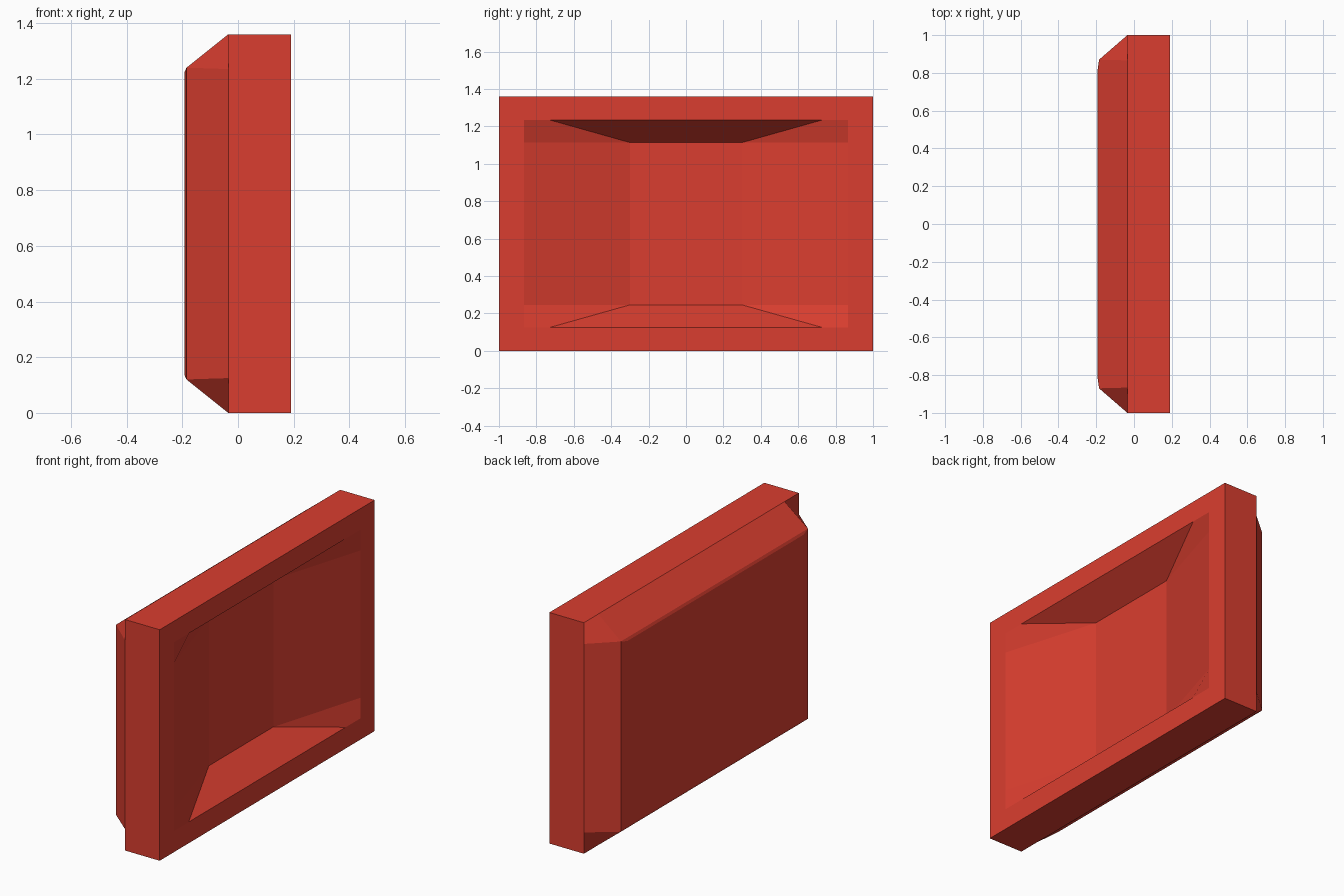
import bpy, bmesh

if "Cube" in bpy.data.objects:
    bpy.data.objects.remove(bpy.data.objects["Cube"])

# Flat red colour
red = bpy.data.materials.new("red")
red.diffuse_color = (0.70, 0.048, 0.029, 1.0)
red.use_nodes = True
red.node_tree.nodes["Principled BSDF"].inputs["Base Color"].default_value = red.diffuse_color

# Main levels: depth (x), half width (y), half height (z)
FRONT, REAR, SLOPE, BACK, FLOOR = 0.19, -0.035, -0.185, -0.192, 0.02
W, H = 1.0, 0.68              # outer shell
OW, OH, OT = 0.866, 0.555, 0.73   # front opening and its top corner
FW, FH = 0.30, 0.434          # recess floor
SW, SH = 0.87, 0.56           # rear slope end
PW, PH = 0.82, 0.545          # rear panel

bm = bmesh.new()
cache = {}


def face(*pts):
    for p in pts:
        if p not in cache:
            cache[p] = bm.verts.new(p)
    bm.faces.new([cache[p] for p in pts])


# One quarter (y > 0, z > 0); mirrored later
# Front rim
face((FRONT, OW, 0), (FRONT, W, 0), (FRONT, W, H), (FRONT, OW, H),
     (FRONT, OW, OH), (FRONT, OW, FH))
face((FRONT, 0, OH), (FRONT, OT, OH), (FRONT, OW, OH), (FRONT, OW, H), (FRONT, 0, H))

# Recess: floor, side slope, top slope, corner
face((FLOOR, 0, 0), (FLOOR, FW, 0), (FLOOR, FW, FH), (FLOOR, 0, FH))
face((FLOOR, FW, 0), (FRONT, OW, 0), (FRONT, OW, FH), (FLOOR, FW, FH))
face((FLOOR, 0, FH), (FLOOR, FW, FH), (FRONT, OT, OH), (FRONT, 0, OH))
face((FRONT, OW, FH), (FRONT, OW, OH), (FRONT, OT, OH), (FLOOR, FW, FH))

# Outer walls
face((FRONT, W, 0), (REAR, W, 0), (REAR, W, OH), (REAR, W, H), (FRONT, W, H))
face((FRONT, 0, H), (FRONT, OW, H), (FRONT, W, H), (REAR, W, H), (REAR, OW, H), (REAR, 0, H))

# Rear slopes and corner
face((REAR, W, 0), (SLOPE, SW, 0), (SLOPE, SW, SH), (REAR, W, OH))
face((REAR, 0, H), (REAR, OW, H), (SLOPE, SW, SH), (SLOPE, 0, SH))
face((REAR, W, OH), (SLOPE, SW, SH), (REAR, OW, H), (REAR, W, H))

# Rear panel with shallow border
face((SLOPE, SW, 0), (BACK, PW, 0), (BACK, PW, PH), (SLOPE, SW, SH))
face((SLOPE, 0, SH), (SLOPE, SW, SH), (BACK, PW, PH), (BACK, 0, PH))
face((BACK, 0, 0), (BACK, 0, PH), (BACK, PW, PH), (BACK, PW, 0))

mesh = bpy.data.meshes.new("recessed_frame")
bm.to_mesh(mesh)
bm.free()
mesh.materials.append(red)
frame = bpy.data.objects.new("recessed_frame", mesh)
frame.location.z = H
bpy.context.collection.objects.link(frame)

# Mirror the quarter left/right and up/down
mirror = frame.modifiers.new("mirror", 'MIRROR')
mirror.use_axis = (False, True, True)
mirror.use_clip = True
